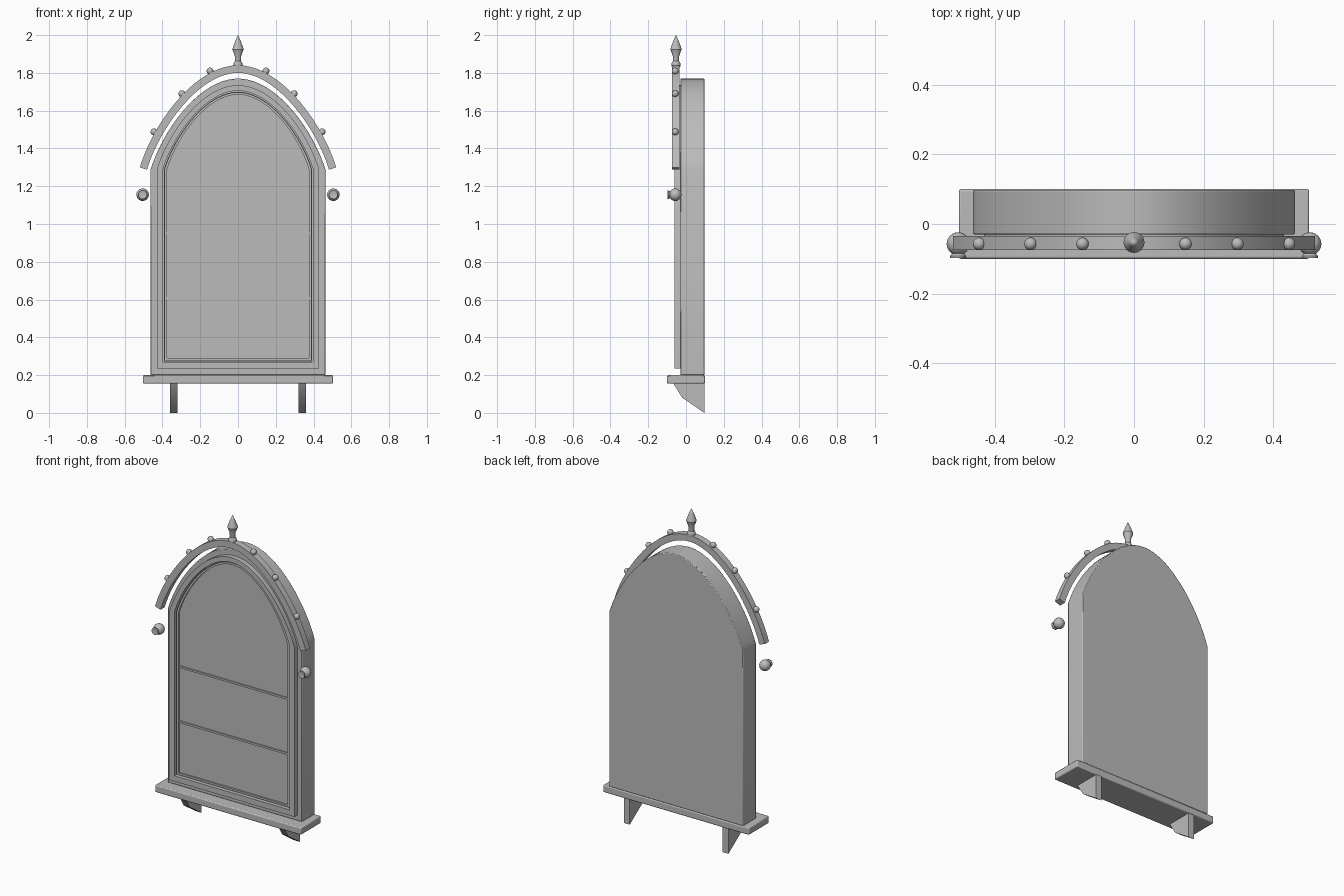
import bpy, bmesh, math
from mathutils import Matrix, Vector

if "Cube" in bpy.data.objects:
    bpy.data.objects.remove(bpy.data.objects["Cube"])

stone = bpy.data.materials.new("plain_grey")
stone.diffuse_color = (0.5, 0.5, 0.5, 1)
stone.use_nodes = True
stone.node_tree.nodes["Principled BSDF"].inputs["Base Color"].default_value = stone.diffuse_color


def finish(bm, name, bevel=0.0):
    bmesh.ops.recalc_face_normals(bm, faces=bm.faces)
    me = bpy.data.meshes.new(name)
    bm.to_mesh(me)
    bm.free()
    me.materials.append(stone)
    me.shade_smooth()
    me.set_sharp_from_angle(angle=math.radians(30))
    ob = bpy.data.objects.new(name, me)
    bpy.context.collection.objects.link(ob)
    if bevel:
        mod = ob.modifiers.new("soft_edge", 'BEVEL')
        mod.width = bevel
        mod.segments = 2
        mod.limit_method = 'ANGLE'
    return ob


def half_arch(w, zs, zt, n=20):
    """Right half of the arch from springing to crown (cubic curve)."""
    h = zt - zs
    p = [(w, zs), (w * 0.865, zs + 0.426 * h), (w * 0.442, zt), (0, zt)]
    pts = []
    for i in range(n + 1):
        t = i / n
        k = ((1 - t) ** 3, 3 * t * (1 - t) ** 2, 3 * t * t * (1 - t), t ** 3)
        pts.append((sum(a * q[0] for a, q in zip(k, p)),
                    sum(a * q[1] for a, q in zip(k, p))))
    return pts


def full_arch(w, zs, zt):
    right = half_arch(w, zs, zt)
    return right + [(-x, z) for x, z in reversed(right[:-1])]


def window(w, zb, zt):
    """Closed outline: straight jambs with an arched head."""
    return [(w, zb)] + full_arch(w, 1.29, zt) + [(-w, zb)]


def slab(name, pts, y0, y1, bevel=0.0):
    bm = bmesh.new()
    f = bm.faces.new([bm.verts.new((x, y0, z)) for x, z in pts])
    r = bmesh.ops.extrude_face_region(bm, geom=[f])
    bmesh.ops.translate(bm, vec=(0, y1 - y0, 0),
                        verts=[v for v in r["geom"] if isinstance(v, bmesh.types.BMVert)])
    return finish(bm, name, bevel)


def band(name, outer, inner, y0, y1, closed=True):
    """Solid strip between two matching outlines."""
    bm = bmesh.new()
    rows = [[bm.verts.new((x, y, z)) for x, z in pts]
            for pts, y in ((outer, y0), (inner, y0), (inner, y1), (outer, y1))]
    n = len(outer)
    for i in range(n if closed else n - 1):
        j = (i + 1) % n
        for k in range(4):
            a, b = rows[k], rows[(k + 1) % 4]
            bm.faces.new((a[i], a[j], b[j], b[i]))
    if not closed:
        bm.faces.new([r[0] for r in rows])
        bm.faces.new([r[-1] for r in rows])
    return finish(bm, name)


def box(name, x0, x1, y0, y1, z0, z1, bevel=0.0):
    return slab(name, [(x0, z0), (x1, z0), (x1, z1), (x0, z1)], y0, y1, bevel)


def ball(name, pos, r):
    bm = bmesh.new()
    bmesh.ops.create_uvsphere(bm, u_segments=24, v_segments=14, radius=r,
                              matrix=Matrix.Translation(pos))
    return finish(bm, name)


def lathe(name, profile, matrix):
    """Spin an (r, z) profile around local z."""
    bm = bmesh.new()
    vs = [bm.verts.new((r, 0, z)) for r, z in profile]
    es = [bm.edges.new(e) for e in zip(vs, vs[1:])]
    bmesh.ops.spin(bm, geom=vs + es, cent=(0, 0, 0), axis=(0, 0, 1),
                   angle=math.tau, steps=24)
    bmesh.ops.remove_doubles(bm, verts=bm.verts, dist=1e-4)
    bm.transform(matrix)
    return finish(bm, name)


# Arched body with stepped frame and recessed pane
slab("body", window(0.462, 0.2, 1.77), -0.03, 0.098, 0.004)
band("outer_frame", window(0.43, 0.235, 1.735), window(0.397, 0.27, 1.705), -0.06, -0.025)
band("inner_frame", window(0.389, 0.278, 1.697), window(0.375, 0.29, 1.685), -0.05, -0.025)
slab("pane", window(0.392, 0.272, 1.70), -0.04, -0.025)
for z in (0.95, 0.607):
    box("cross_rail", -0.376, 0.376, -0.047, -0.035, z - 0.006, z + 0.006)

# Hood moulding: the inner edge follows the outer edge along its normals
outer = full_arch(0.52, 1.30, 1.84)
inner = []
for i, (x, z) in enumerate(outer):
    a, b = outer[max(i - 1, 0)], outer[min(i + 1, len(outer) - 1)]
    t = Vector((b[0] - a[0], b[1] - a[1])).normalized()
    inner.append((x - t.y * 0.04, z + t.x * 0.04))
band("hood", outer, inner, -0.075, -0.034, closed=False)

# Studs, side knobs and brackets, mirrored
for s in (-1, 1):
    for x, z in ((0.445, 1.488), (0.297, 1.69), (0.148, 1.81)):
        ball("hood_stud", (s * x, -0.057, z), 0.018)
    ball("side_knob", (s * 0.505, -0.057, 1.155), 0.033)
    lathe("knob_cap", [(0, 0), (0.014, 0), (0.023, 0.012), (0.023, 0.017), (0.015, 0.017), (0, 0.012)],
          Matrix.Translation((s * 0.505, -0.08, 1.155)) @ Matrix.Rotation(math.pi / 2, 4, 'X'))
    bracket = slab("bracket", [(-0.07, 0.16), (-0.02, 0.08), (0.097, 0.0), (0.097, 0.16)],
                   -0.02, 0.02)
    # turn the profile from the xz plane into the yz plane
    bracket.data.transform(Matrix.Translation((s * 0.34, 0, 0)) @ Matrix.Rotation(math.pi / 2, 4, 'Z'))

# Spear finial on the crown
lathe("finial", [(0, 1.83), (0.022, 1.83), (0.024, 1.845), (0.022, 1.855), (0.016, 1.862),
                 (0.017, 1.89), (0.03, 1.925), (0.027, 1.935), (0.012, 1.975), (0, 2.0)],
      Matrix.Translation((0, -0.053, 0)))

# Sill
box("sill", -0.503, 0.503, -0.1, 0.1, 0.155, 0.2, 0.006)
